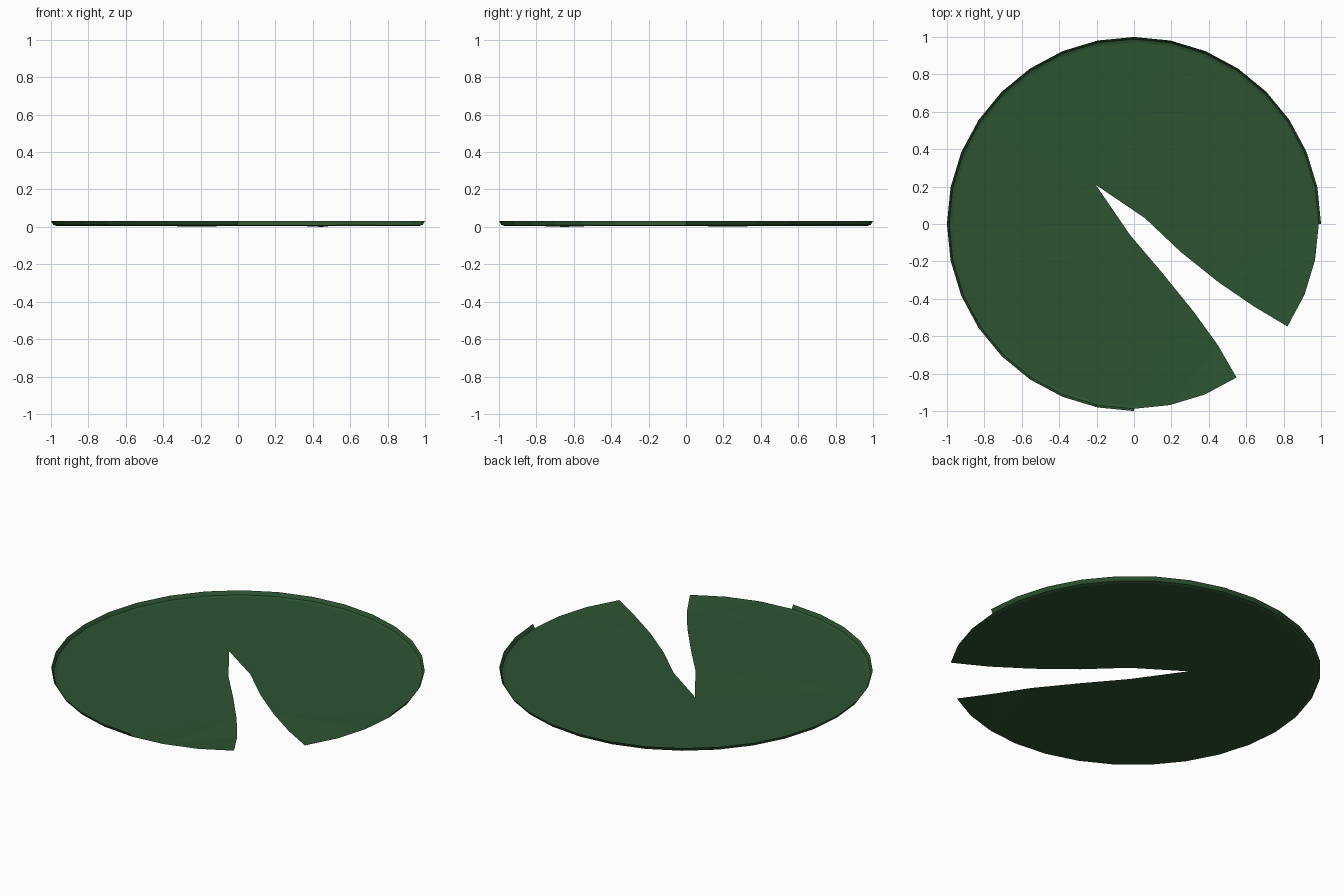
import bpy, bmesh, math

if "Cube" in bpy.data.objects:
    bpy.data.objects.remove(bpy.data.objects["Cube"])

SIDES = 32
LIP_END = 24          # the raised lip runs from 0 to 270 degrees
Z = 0.006

def ring_point(i, r, z):
    a = 2 * math.pi * i / SIDES
    return (r * math.cos(a), r * math.sin(a), z)

bm = bmesh.new()

# Lip: rows of points swept around three quarters of the rim
profile = [(0.972, Z), (0.988, 0.011), (1.0, 0.032)]
rows = [[bm.verts.new(ring_point(i, r, z)) for i in range(LIP_END + 1)]
        for r, z in profile]
for low, high in zip(rows, rows[1:]):
    for i in range(LIP_END):
        bm.faces.new((low[i], high[i], high[i + 1], low[i + 1]))

# Flat rim on both sides of the notch
def flat_rim(indices):
    return [bm.verts.new(ring_point(i, 0.987, 0.011)) for i in indices]

# Notch edges, from the left lobe to the tip and out to the right lobe
notch = [(0.45, -0.65, 0), (0.32, -0.47, Z), (0.15, -0.26, Z), (-0.02, -0.06, Z),
         (-0.205, 0.21, 0.003), (0.06, 0.03, Z), (0.25, -0.15, Z), (0.45, -0.31, Z),
         (0.64, -0.44, Z)]
left = [rows[1][-1]] + flat_rim((25, 26, 27))
cut = [bm.verts.new(p) for p in notch]
right = flat_rim((29, 30, 31)) + [rows[1][0]]

# Leaf surface
leaf = bm.faces.new(rows[0] + left + cut + right)
bm.normal_update()
bmesh.ops.triangulate(bm, faces=[leaf])

mesh = bpy.data.meshes.new("lily_pad")
bm.to_mesh(mesh)
bm.free()
pad = bpy.data.objects.new("lily_pad", mesh)
bpy.context.collection.objects.link(pad)

green = bpy.data.materials.new("leaf_green")
green.diffuse_color = (0.026, 0.088, 0.03, 1)
green.use_nodes = True
green.node_tree.nodes["Principled BSDF"].inputs["Base Color"].default_value = green.diffuse_color
mesh.materials.append(green)
